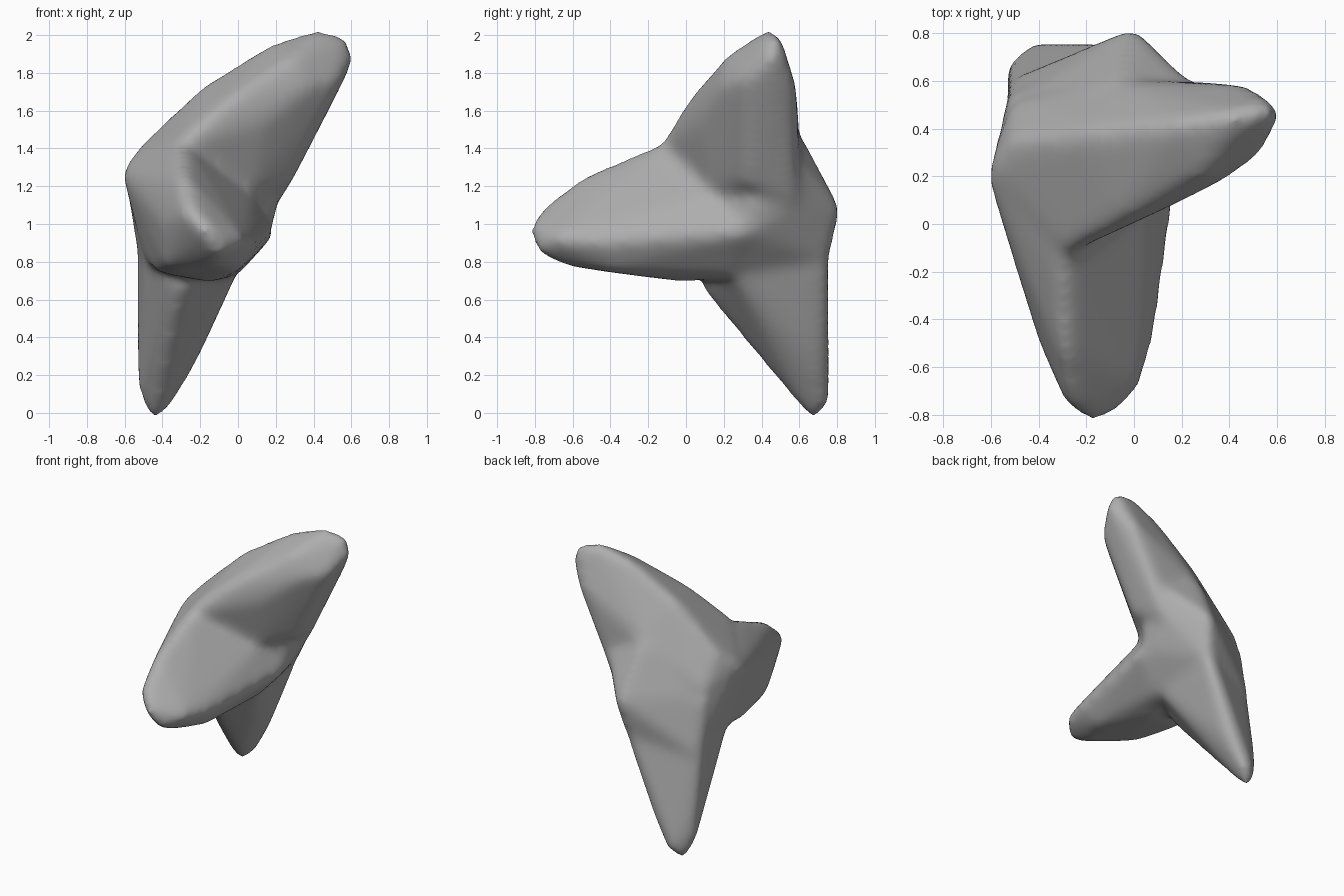
import bpy
import bmesh
from mathutils import Vector

default_cube = bpy.data.objects.get("Cube")
if default_cube:
    bpy.data.objects.remove(default_cube, do_unlink=True)

# Material
stone = bpy.data.materials.new("plain grey")
stone.use_nodes = True
grey = (0.42, 0.42, 0.42, 1)
stone.diffuse_color = grey
stone.node_tree.nodes["Principled BSDF"].inputs["Base Color"].default_value = grey

# Landmarks shared by neighbouring lobes
left_bulge = Vector((-.6, .22, 1.28))
left_back = Vector((-.51, .5, 1.15))
left_crest = Vector((-.52, .35, 1.41))
back_bulge = Vector((0, .82, 1.08))
back_neck = Vector((-.05, .6, 1.48))
right_neck = Vector((.24, .58, 1.33))
right_hip = Vector((.18, .32, .96))
right_back = Vector((.19, .58, 1.1))
front_shoulder = Vector((-.29, -.12, 1.43))
left_hip = Vector((-.48, .2, .8))
belly = Vector((-.02, .27, .73))
low_back = Vector((-.04, .75, .8))
left_low_back = Vector((-.5, .6, .72))
inner_dip = Vector((.06, .15, 1.16))

core = [left_bulge, left_back, left_crest, back_bulge, back_neck, right_neck,
        right_hip, right_back, left_hip, belly, low_back, left_low_back,
        inner_dip, (-.28, 0, 1.45), (.21, .35, 1.12)]

upper_lobe = [left_bulge, left_back, left_crest, front_shoulder, right_back,
              inner_dip, right_neck, back_neck,
              (-.2, .38, 1.72), (.17, .42, 1.95), (.42, .45, 2.03),
              (.57, .48, 1.99), (.615, .46, 1.88), (-.05, .01, 1.66),
              (.14, .07, 1.52), (.3, .21, 1.89), (.38, .18, 1.73),
              (.54, .3, 1.76), (.47, .37, 1.61), (.49, .58, 1.74),
              (.28, .32, 1.22)]

front_lobe = [left_bulge, front_shoulder, left_hip, belly, right_hip, inner_dip,
              (-.5, -.15, 1.1), (-.4, -.5, 1), (-.35, -.2, 1.37),
              (-.29, -.55, 1.25), (.11, -.02, .9), (.09, -.46, .9),
              (.03, -.68, .92), (-.44, -.05, .75), (-.38, -.4, .77),
              (0, -.4, .75), (-.15, 0, .69), (-.17, -.83, .97),
              (-.1, -.79, .85), (-.12, -.65, .78), (-.27, -.77, 1.07)]

lower_lobe = [left_low_back, left_back, left_hip, low_back, belly,
              (-.3, .08, .67), (-.1, .33, .65), (-.42, .38, .32),
              (-.53, .65, .32), (-.21, .7, .3), (-.3, .76, .25),
              (-.53, .65, .12), (-.45, .68, -.03), (-.38, .76, .05),
              (-.28, .68, .16)]


def add_rounded_hull(target, points, radius=.05):
    """Wrap a convex skin around balls that touch the points from inside."""
    hull = bmesh.new()
    for point in points:
        hull.verts.new(point)
    bmesh.ops.convex_hull(hull, input=hull.verts)
    bmesh.ops.recalc_face_normals(hull, faces=hull.faces)
    hull.normal_update()
    centres = [v.co - v.normal * radius for v in hull.verts if v.link_faces]
    hull.clear()
    ball = bmesh.new()
    bmesh.ops.create_icosphere(ball, subdivisions=2, radius=radius)
    for centre in centres:
        for vert in ball.verts:
            hull.verts.new(centre + vert.co)
    ball.free()
    bmesh.ops.convex_hull(hull, input=hull.verts)
    bmesh.ops.recalc_face_normals(hull, faces=hull.faces)
    copies = {v: target.verts.new(v.co) for v in hull.verts if v.link_faces}
    for face in hull.faces:
        target.faces.new([copies[v] for v in face.verts])
    hull.free()


# Three lobes meeting in one core
combined = bmesh.new()
for lobe in (core, upper_lobe, front_lobe, lower_lobe):
    add_rounded_hull(combined, lobe)
mesh = bpy.data.meshes.new("lobed_body")
combined.to_mesh(mesh)
combined.free()
mesh.materials.append(stone)
body = bpy.data.objects.new("lobed_body", mesh)
bpy.context.collection.objects.link(body)

# Fuse the lobes and soften the joins
fuse = body.modifiers.new("fuse", "REMESH")
fuse.mode = "VOXEL"
fuse.voxel_size = .025
fuse.use_smooth_shade = True
soften = body.modifiers.new("soften", "SMOOTH")
soften.factor = .5
soften.iterations = 26
